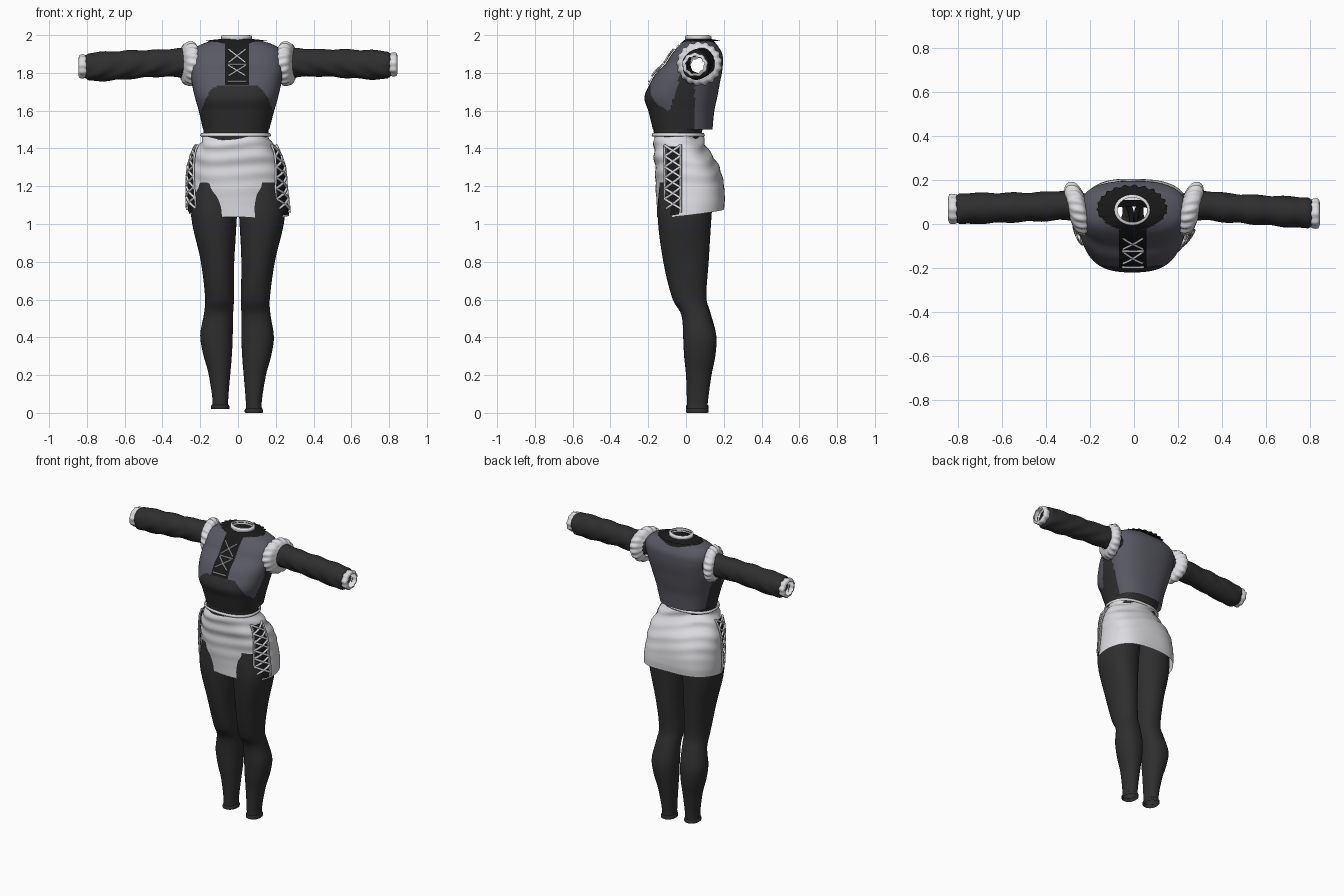
import bpy, bmesh, math
from mathutils import Vector

cube = bpy.data.objects.get("Cube")
if cube:
    bpy.data.objects.remove(cube)


def material(name, r, g, b):
    m = bpy.data.materials.new(name)
    m.use_nodes = True
    m.diffuse_color = (r, g, b, 1)
    m.node_tree.nodes["Principled BSDF"].inputs["Base Color"].default_value = (r, g, b, 1)
    return m


BLACK = material("black fabric", .028, .028, .028)
GREY = material("slate fabric", .1, .1, .125)
WHITE = material("white fabric", .72, .72, .75)
LACE = material("black lace", .01, .01, .01)


def section(st, t):
    """Smoothly interpolated bounds (a0, a1, b0, b1) at station t."""
    t = min(max(t, st[0][0]), st[-1][0])
    i = max(k for k in range(len(st) - 1) if st[k][0] <= t)

    def slope(k, c):
        lo, hi = st[max(k - 1, 0)], st[min(k + 1, len(st) - 1)]
        return (hi[c] - lo[c]) / (hi[0] - lo[0])
    p, q = st[i], st[i + 1]
    h = q[0] - p[0]
    u = (t - p[0]) / h
    w = u * u * (3 - 2 * u)
    return [p[c] * (1 - w) + q[c] * w + h * u * (1 - u) *
            (slope(i, c) * (1 - u) - slope(i + 1, c) * u) for c in range(1, 5)]


def mesh_object(name, rows, mats, closed=True):
    """Skin a grid of points."""
    bm = bmesh.new()
    grid = [[bm.verts.new(p) for p in row] for row in rows]
    n = len(grid[0])
    for r, s in zip(grid, grid[1:]):
        for j in range(n if closed else n - 1):
            k = (j + 1) % n
            bm.faces.new((r[j], r[k], s[k], s[j]))
    bmesh.ops.recalc_face_normals(bm, faces=bm.faces)
    me = bpy.data.meshes.new(name)
    bm.to_mesh(me)
    bm.free()
    for m in mats:
        me.materials.append(m)
    ob = bpy.data.objects.new(name, me)
    bpy.context.collection.objects.link(ob)
    me.polygons.foreach_set("use_smooth", [True] * len(me.polygons))
    return ob


def loft(name, st, mats, place, p=2, n=48, k=5, wave=lambda a, t: 0):
    """Superellipse tube through stations; wave adds folds."""
    rows = []
    for s, e in zip(st, st[1:]):
        for i in range(k + (e is st[-1])):
            t = s[0] + (e[0] - s[0]) * i / k
            a0, a1, b0, b1 = section(st, t)
            row = []
            for j in range(n):
                a = math.tau * j / n
                c, d = math.cos(a), math.sin(a)
                w = wave(a, t)
                x = (a0 + a1) / 2 + ((a1 - a0) / 2 + w) * math.copysign(abs(c) ** (2 / p), c)
                y = (b0 + b1) / 2 + ((b1 - b0) / 2 + w) * math.copysign(abs(d) ** (2 / p), d)
                row.append(place(x, y, t))
            rows.append(row)
    return mesh_object(name, rows, mats)


def upright(a, b, t):
    return (a, b, t)


def front_point(st, x, z, p, gap):
    a0, a1, b0, b1 = section(st, z)
    f = abs(2 * x - a0 - a1) / (a1 - a0)
    return Vector((x, (b0 + b1) / 2 - (b1 - b0) / 2 * (1 - f ** p) ** (1 / p) - gap, z))


def side_point(st, side, y, z, p, gap):
    a0, a1, b0, b1 = section(st, z)
    f = abs(2 * y - b0 - b1) / (b1 - b0)
    return Vector(((a0 + a1) / 2 + side * ((a1 - a0) / 2 * (1 - f ** p) ** (1 / p) + gap), y, z))


def cord(name, paths, radius=.005):
    cu = bpy.data.curves.new(name, "CURVE")
    cu.dimensions = "3D"
    cu.bevel_depth = radius
    cu.bevel_resolution = 1
    cu.use_fill_caps = True
    for path in paths:
        sp = cu.splines.new("POLY")
        sp.points.add(len(path) - 1)
        for q, v in zip(sp.points, path):
            q.co = (*v, 1)
    cu.materials.append(WHITE)
    bpy.context.collection.objects.link(bpy.data.objects.new(name, cu))


def crossing(point, lo, hi, z0, z1):
    """Two crossed laces over a surface given by point(u, z)."""
    steps = [i / 6 for i in range(7)]
    return [[point(lo + (hi - lo) * (s if up else 1 - s), z0 + (z1 - z0) * s) for s in steps]
            for up in (True, False)]


# Leggings
LEG = [(0, .04, .13, .005, .115), (.05, .042, .125, .005, .115), (.2, .03, .148, 0, .135),
       (.3, .022, .175, -.01, .155), (.4, .018, .19, -.015, .16), (.52, .018, .172, -.025, .13),
       (.6, .015, .168, -.07, .108), (.8, .018, .195, -.12, .12), (1.04, .006, .248, -.15, .135),
       (1.22, -.005, .235, -.14, .15)]
for side, word in ((1, "left"), (-1, "right")):
    def leg_place(a, b, t, s=side):
        drop = 0 if s > 0 else max(0, .9 - t)
        return (s * a - .02 * min(drop, .5), b, t + .022 * drop)
    loft(word + "_legging", LEG, [BLACK], leg_place, 2.2)
    loft(word + "_ankle_hem", [(.002, .036, .132, .001, .119), (.018, .036, .132, .001, .119),
                               (.024, .042, .126, .006, .114)], [BLACK], leg_place, 2.2, k=2)

# Skirt with soft folds, hem rising to the back
SKIRT = [(1.04, -.258, .27, -.15, .205), (1.1, -.262, .265, -.152, .208), (1.2, -.26, .25, -.16, .198),
         (1.3, -.252, .238, -.165, .168), (1.4, -.22, .198, -.175, .108), (1.445, -.192, .17, -.168, .09),
         (1.48, -.188, .163, -.168, .085)]


def skirt_place(a, b, t):
    low = (1.48 - t) / .44
    return (a, b, t + low * (.12 * (b + .13) - .04 * a * (a > 0)))


def folds(a, t):
    high = max(0, (t - 1.12) / .36)
    return .007 * high * math.sin(75 * t + 2.2 * math.cos(a + .5) + 2 * math.sin(2 * a)) \
        + .003 * math.sin(5 * a + 9 * t)


loft("skirt", SKIRT, [WHITE], skirt_place, 2.3, 72, 8, folds)
loft("waistband", [(1.462, -.195, .17, -.177, .095), (1.47, -.2, .175, -.182, .1),
                   (1.482, -.194, .169, -.176, .094)], [WHITE], upright, 2.3, k=3)

# Laced slits on both sides of the skirt
for side, word, mid in ((1, "left", -.07), (-1, "right", -.05)):
    def slit(y, z, gap=.014, s=side):
        return Vector(skirt_place(*side_point(SKIRT, s, y, z, 2.3, gap)))
    mesh_object(word + "_skirt_slit", [[slit(mid + .011 * j, 1.05 + .02 * i, .009) for j in range(-3, 4)]
                                       for i in range(19)], [LACE], False)
    laces = []
    for i in range(6):
        laces += crossing(slit, mid - .042, mid + .042, 1.08 + .056 * i, 1.136 + .056 * i)
    cord(word + "_skirt_lacing", laces, .007)
    for edge in (-.042, .042):
        cord(word + "_slit_edge", [[slit(mid + edge, 1.06 + .03 * i) for i in range(13)]], .006)

# Bodice, open at the hem, neck and armholes
BODICE = [(1.5, -.185, .165, -.175, .14), (1.6, -.208, .192, -.2, .15), (1.67, -.228, .212, -.22, .165),
          (1.75, -.245, .23, -.188, .18), (1.8, -.248, .236, -.158, .19), (1.85, -.25, .24, -.108, .195),
          (1.9, -.245, .238, -.075, .192), (1.94, -.215, .205, -.042, .17), (1.965, -.155, .14, -.015, .15),
          (1.98, -.085, .068, 0, .13)]
bodice = loft("bodice", BODICE, [GREY, BLACK, LACE], upright, 2.6, 120, 9)
bm = bmesh.new()
bm.from_mesh(bodice.data)
holes = []
for f in bm.faces:
    x, y, z = f.calc_center_median()
    if abs(x) > .13 and math.hypot(y - .075, z - 1.85) < .062:
        holes.append(f)
    underbust = y < 0 and z < 1.73 - 16 * max(0, abs(x + .005) - .1) ** 2
    side_band = abs(x) > .12 and z < 1.79 and -.03 - .3 * (1.79 - z) < y < .045
    collar = z > 1.9 and math.hypot((x + .01) / .155, (y - .07) / .1) < 1
    f.material_index = 2 if collar else 1 if underbust or side_band else 0
bmesh.ops.delete(bm, geom=holes, context="FACES")
bm.to_mesh(bodice.data)
bm.free()
loft("waist_lining", [(1.43, -.18, .155, -.165, .08), (1.48, -.182, .16, -.17, .082),
                      (1.56, -.19, .17, -.182, .11)], [BLACK], upright, 2.4)


# Front lacing panel
def chest(x, z, gap=.012):
    return front_point(BODICE, x, z, 2.6, gap)


mesh_object("front_panel", [[chest(-.005 + .0125 * j, 1.735 + .015 * i, .006) for j in range(-5, 6)]
                            for i in range(16)], [LACE], False)
cord("front_lacing", crossing(chest, -.05, .04, 1.855, 1.925) + crossing(chest, -.05, .04, 1.785, 1.84)
     + [[chest(-.055 + .02 * i, z) for i in range(6)] for z in (1.845, 1.755)], .005)

# Neck band and lace frill
loft("neck_band", [(1.965, -.088, .072, -.004, .132), (1.985, -.09, .074, -.006, .134),
                   (1.996, -.088, .072, -.004, .132), (2, -.075, .06, .008, .12)], [WHITE], upright, k=3)
FRILL = [(0, -.085, .068, .0, .13), (.5, -.13, .115, -.015, .155), (1, -.165, .148, -.03, .175)]
loft("collar_frill", FRILL, [LACE],
     lambda a, b, t: (a, b, 1.98 - .01 * t + min(0, b - .04) * .35 * t), n=96, k=4,
     wave=lambda a, t: .006 * t * math.sin(22 * a))

# Sleeves, armhole ruffles and cuffs
ARM = [(.2, .02, .135, 1.795, 1.91), (.3, .018, .152, 1.778, 1.93), (.42, .008, .14, 1.782, 1.925),
       (.55, -.002, .132, 1.775, 1.925), (.7, -.014, .125, 1.766, 1.92), (.79, -.02, .12, 1.768, 1.915),
       (.81, -.005, .105, 1.785, 1.9)]
RUFFLE = [(.215, -.005, .145, 1.775, 1.925), (.235, -.04, .18, 1.74, 1.955), (.265, -.046, .188, 1.735, 1.962),
          (.29, -.03, .172, 1.75, 1.95), (.3, .012, .15, 1.78, 1.93)]
CUFF = [(.795, -.005, .105, 1.79, 1.895), (.81, -.017, .112, 1.783, 1.903), (.838, -.017, .112, 1.783, 1.903),
        (.845, 0, .095, 1.798, 1.888)]
for side, word in ((1, "left"), (-1, "right")):
    def arm_place(a, b, t, s=side):
        back = 0 if s > 0 else .02 * max(0, t - .3) / .5
        return (s * t, a + back, b - back * .5)

    def ruffle_place(a, b, t, s=side):
        return (s * (t + .22 * (a - .07) - .1 * max(0, b - 1.9)), a, b)
    loft(word + "_sleeve", ARM, [BLACK], arm_place, n=40, k=6,
         wave=lambda a, t: .003 * math.sin(45 * t + 3 * math.sin(a) + 2 * math.cos(2 * a)))
    loft(word + "_armhole_ruffle", RUFFLE, [WHITE], ruffle_place, n=96, k=4,
         wave=lambda a, t: .005 * math.sin(17 * a + 20 * t) * math.sin(math.pi * (t - .2) / .11))
    loft(word + "_cuff", CUFF, [WHITE], arm_place, n=48, k=3,
         wave=lambda a, t: .003 * math.sin(9 * a))
